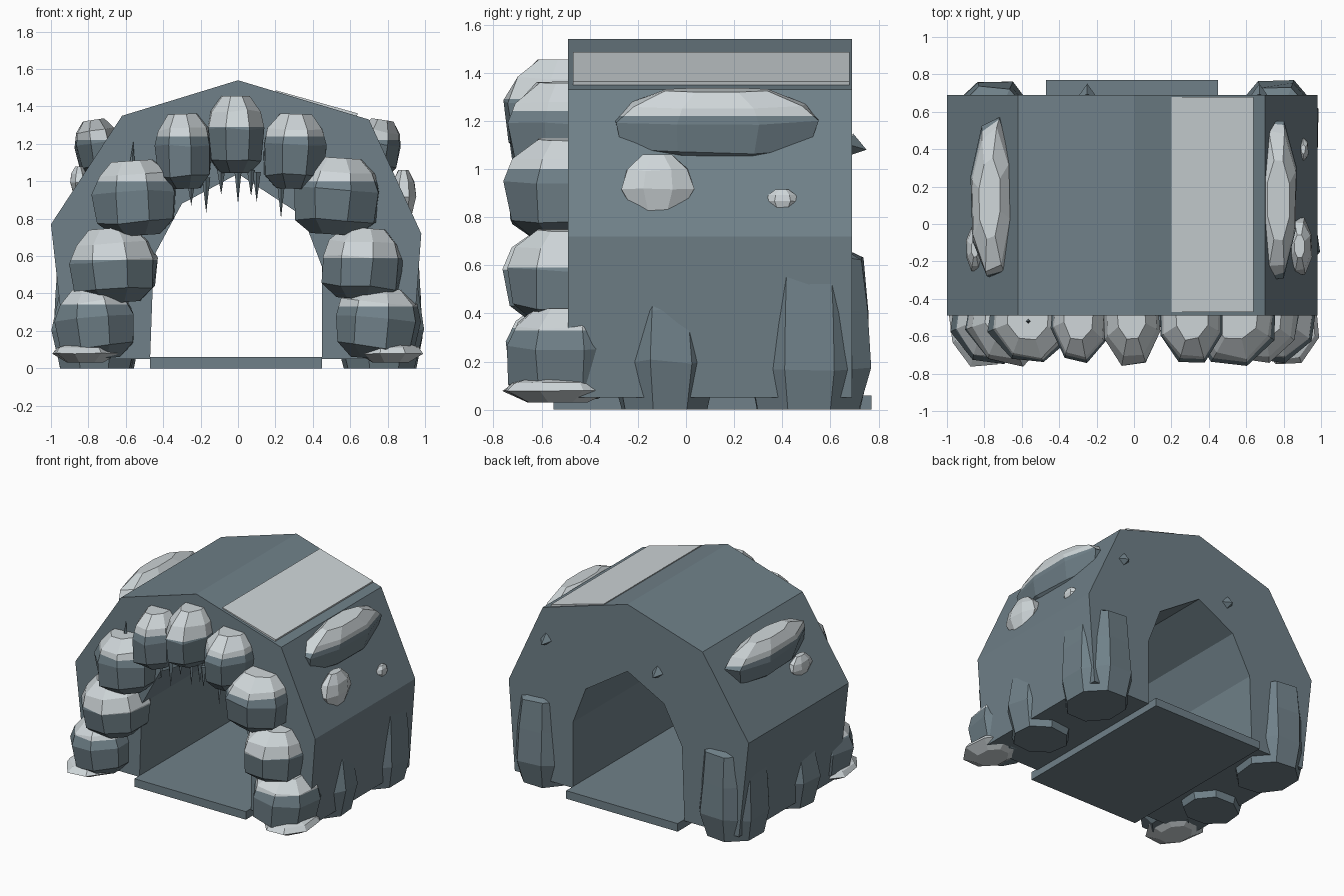
import bpy, bmesh, math, random
from mathutils import Vector, Matrix

random.seed(4)
cube = bpy.data.objects.get("Cube")
if cube:
    bpy.data.objects.remove(cube, do_unlink=True)


def material(name, colour):
    mat = bpy.data.materials.new(name)
    mat.use_nodes = True
    mat.diffuse_color = (*colour, 1)
    bsdf = mat.node_tree.nodes["Principled BSDF"]
    bsdf.inputs["Base Color"].default_value = (*colour, 1)
    bsdf.inputs["Roughness"].default_value = 0.9
    return mat


SLATE = material("slate_grey", (0.16, 0.217, 0.248))
PALE = material("pale_grey", (0.62, 0.67, 0.69))


def finish(bm, name, *mats):
    bmesh.ops.recalc_face_normals(bm, faces=bm.faces)
    mesh = bpy.data.meshes.new(name)
    bm.to_mesh(mesh)
    bm.free()
    for mat in mats:
        mesh.materials.append(mat)
    obj = bpy.data.objects.new(name, mesh)
    bpy.context.collection.objects.link(obj)
    return obj


def extrude_profile(name, points, y0, y1, mat):
    """Extrude an x-z outline along y."""
    bm = bmesh.new()
    face = bm.faces.new([bm.verts.new((x, y0, z)) for x, z in points])
    out = bmesh.ops.extrude_face_region(bm, geom=[face])
    moved = [v for v in out["geom"] if isinstance(v, bmesh.types.BMVert)]
    bmesh.ops.translate(bm, verts=moved, vec=(0, y1 - y0, 0))
    return finish(bm, name, mat)


# Ring profiles as (width scale, height), both relative to the half size
BOULDER = [(.55, -1), (.92, -.65), (1, .15), (.86, .6), (.5, 1)]
PILLAR = [(.8, -1), (1, -.42), (.86, .2), (.6, .75), (.2, 1)]
BLOCK = [(.85, -1), (1, -.5), (.95, .2), (.88, .85), (.5, 1)]
PEBBLE = [(.55, -1), (1, -.1), (.85, .5), (.4, 1)]


def rock(name, centre, half, profile=BOULDER, cap=None, pale=False,
         tilt=0.0, jitter=0.05, sides=8):
    """Faceted stone from stacked rings, pale above the cap height."""
    bm = bmesh.new()
    rings = []
    turn = random.uniform(-.15, .15)
    for scale, h in profile:
        ring = []
        for i in range(sides):
            a = 2 * math.pi * (i + .5) / sides + turn
            r = scale * (1.04 + random.uniform(-jitter, jitter))
            dz = random.uniform(-jitter, jitter) if abs(h) < 1 else 0
            ring.append(bm.verts.new((r * math.cos(a), r * math.sin(a), h + dz)))
        rings.append(ring)
    for low, high in zip(rings, rings[1:]):
        for i in range(sides):
            j = (i + 1) % sides
            bm.faces.new((low[i], low[j], high[j], high[i]))
    bm.faces.new(rings[0])
    bm.faces.new(rings[-1])
    place = Matrix.Translation(centre) @ Matrix.Rotation(tilt, 4, 'Y')
    bm.transform(place @ Matrix.Diagonal((*half, 1)))
    if cap is not None:
        bmesh.ops.bisect_plane(bm, geom=bm.verts[:] + bm.edges[:] + bm.faces[:],
                               plane_co=(0, 0, cap), plane_no=(0, 0, 1))
        for f in bm.faces:
            f.material_index = int(f.calc_center_median().z > cap)
    mats = (PALE,) if pale else (SLATE, PALE)
    return finish(bm, name, *mats)


def spike(name, base, tip, radius):
    """Thin four-sided point."""
    bm = bmesh.new()
    base, tip = Vector(base), Vector(tip)
    axis = tip - base
    bmesh.ops.create_cone(bm, cap_ends=True, segments=4, radius1=radius,
                          radius2=0, depth=axis.length)
    turn = axis.to_track_quat('Z', 'Y').to_matrix().to_4x4()
    bm.transform(Matrix.Translation((base + tip) / 2) @ turn)
    return finish(bm, name, SLATE)


# Tunnel shell, floor and roof slab
outer = [(-.92, .05), (-1, .77), (-.62, 1.35), (0, 1.54), (.7, 1.33), (.98, .72), (.93, .05)]
inner = [(.45, .05), (.45, .54), (.345, .815), (0, 1.04), (-.3, .88), (-.45, .6), (-.47, .05)]
extrude_profile("tunnel_shell", outer + inner, -.49, .69, SLATE)
extrude_profile("floor_slab", [(-.47, 0), (.45, 0), (.45, .06), (-.47, .06)], -.55, .77, SLATE)
extrude_profile("roof_slab", [(.2, 1.46), (.63, 1.33), (.64, 1.363), (.2, 1.487)], -.47, .68, PALE)

# Boulders around the front arch: x, z, half width, half height, cap height
arch = [
    (-.76, .24, .215, .19, .34), (-.66, .55, .235, .2, .58),
    (-.55, .91, .225, .2, 1.0), (-.29, 1.16, .155, .2, 1.24),
    (-.015, 1.25, .155, .205, 1.29), (.3, 1.16, .175, .2, 1.24),
    (.53, .92, .235, .205, 1.0), (.665, .56, .22, .19, .59),
    (.745, .24, .23, .19, .33),
]
for n, (x, z, w, h, cap) in enumerate(arch):
    rock(f"arch_boulder_{n + 1}", (x, -.49, z), (w, .26, h), cap=cap, tilt=x * .12)

# Stones mirrored on both sides
for side, label in ((1, "left"), (-1, "right")):
    rock(f"{label}_foot_stone", (side * .815, -.53, .085), (.175, .23, .055), PEBBLE, pale=True)
    rock(f"{label}_front_pillar", (side * .755, -.09, .34), (.24, .22, .34), PILLAR, jitter=.04)
    rock(f"{label}_back_pillar", (side * .76, .51, .34), (.235, .26, .34), BLOCK, jitter=.04)
    rock(f"{label}_shoulder_rock", (side * .75, .13, 1.18), (.12, .43, .15),
         cap=1.22, tilt=side * .15)

# Small pale stones set in the walls
rock("left_wall_stone", (.885, -.12, .93), (.07, .155, .13), PEBBLE, pale=True)
rock("left_wall_chip", (.905, .4, .87), (.03, .065, .045), PEBBLE, pale=True, sides=6)
rock("right_wall_stone", (-.85, -.13, 1.0), (.05, .12, .08), PEBBLE, pale=True)

# Stalactites under the front arch
for n, (x, top, tip) in enumerate([(-.25, 1.0, .87), (-.17, 1.02, .83), (-.09, 1.06, .93),
                                   (0, 1.08, .88), (.07, 1.06, .92), (.1, 1.05, .89),
                                   (.23, 1.0, .8)]):
    spike(f"stalactite_{n + 1}", (x, -.55, top), (x, -.55, tip), .022)
spike("upright_spike", (-.57, -.52, 1.0), (-.56, -.52, 1.21), .025)

# Small points on the back wall
for n, (x, z) in enumerate([(.67, 1.1), (-.25, 1.1)]):
    spike(f"back_point_{n + 1}", (x, .68, z), (x, .75, z - .02), .05)
